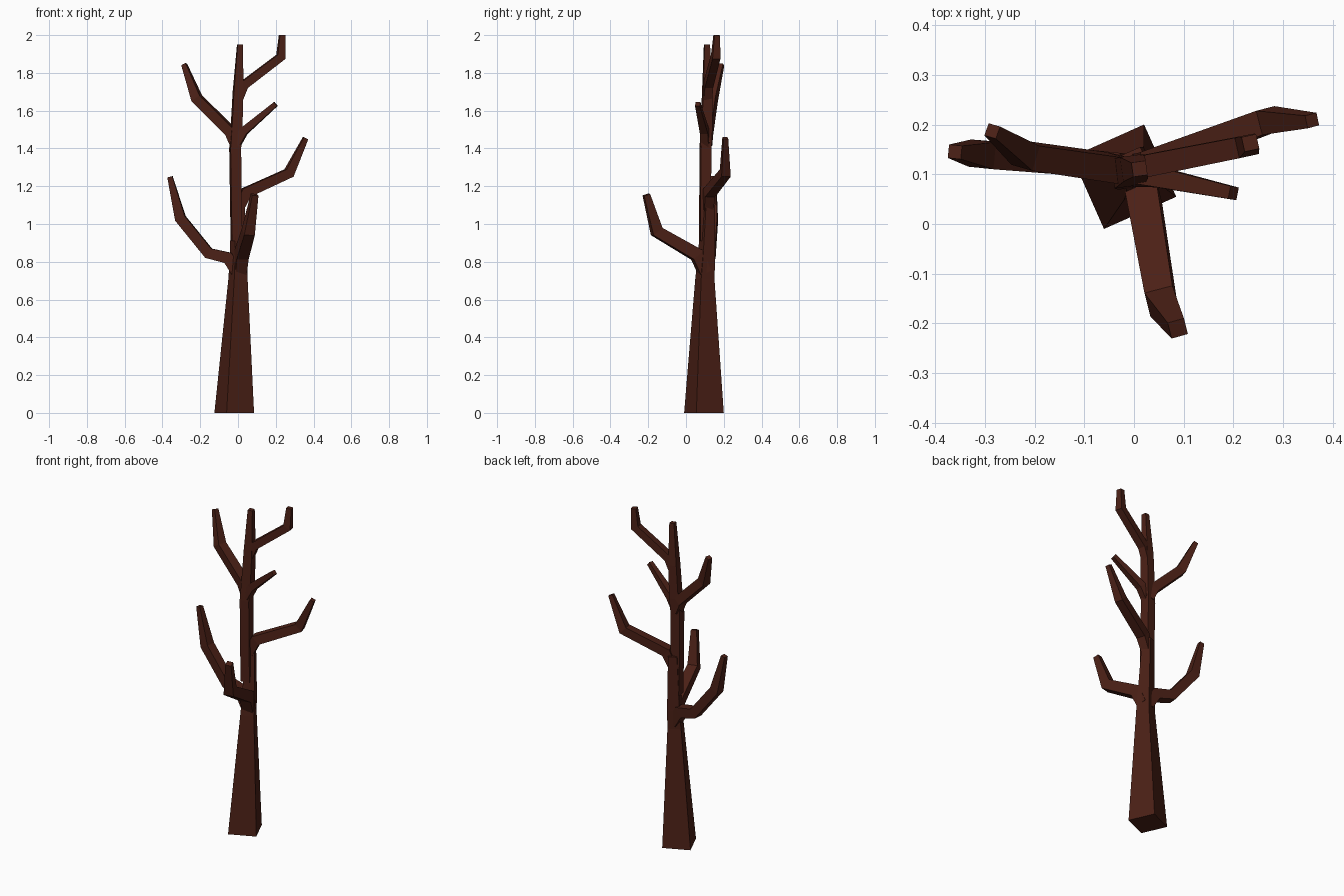
import bpy, bmesh, math
from mathutils import Vector

if "Cube" in bpy.data.objects:
    bpy.data.objects.remove(bpy.data.objects["Cube"])

bark = bpy.data.materials.new("dark_bark")
bark.diffuse_color = (0.07, 0.0145, 0.008, 1)
bark.use_nodes = True
bark.node_tree.nodes["Principled BSDF"].inputs["Base Color"].default_value = bark.diffuse_color


def limb(name, pts, roll=None):
    """Square-section limb through (x, y, z, width) points, mitred at the bends.
    roll turns upright limbs; otherwise the sides follow the limb's heading."""
    p = [Vector(q[:3]) for q in pts]
    if roll is None:
        d = p[-1] - p[0]
        side0 = Vector((-d.y, d.x, 0)).normalized()
    else:
        side0 = Vector((math.cos(roll), math.sin(roll), 0))
    bm = bmesh.new()
    rings = []
    for i, c in enumerate(p):
        a = (p[i] - p[i - 1]).normalized() if i else (p[1] - p[0]).normalized()
        b = (p[i + 1] - p[i]).normalized() if i < len(p) - 1 else a
        t = (a + b).normalized()
        side = (side0 - t * side0.dot(t)).normalized()
        up = t.cross(side)
        h = pts[i][3] / 2
        hu = h / max(t.dot(a), 0.7)
        if i == 0 and c.z == 0:            # flat foot on the ground
            side, up = side0, Vector((0, 0, 1)).cross(side0)
        rings.append([bm.verts.new(c + side * h * sx + up * hu * sy)
                      for sx, sy in ((1, 1), (-1, 1), (-1, -1), (1, -1))])
    for r, s in zip(rings, rings[1:]):
        for k in range(4):
            n = (k + 1) % 4
            bm.faces.new((r[k], r[n], s[n], s[k]))
    bm.faces.new(rings[0][::-1])
    bm.faces.new(rings[-1])
    bmesh.ops.recalc_face_normals(bm, faces=bm.faces)
    me = bpy.data.meshes.new(name)
    bm.to_mesh(me)
    bm.free()
    me.materials.append(bark)
    ob = bpy.data.objects.new(name, me)
    bpy.context.collection.objects.link(ob)


# Main stem: tapering lower trunk and thinner upper trunk
limb("lower_trunk", [(-0.02, 0.095, 0, 0.159), (0, 0.1, 0.71, 0.077),
                     (0.002, 0.108, 0.82, 0.07), (0.0, 0.122, 1.15, 0.05)],
     math.radians(24))
limb("upper_trunk", [(-0.008, 0.1, 0.91, 0.055), (-0.015, 0.103, 1.4, 0.056),
                     (-0.008, 0.108, 1.5, 0.056), (0.0, 0.113, 1.7, 0.05),
                     (0.011, 0.111, 1.95, 0.029)], math.radians(8))

# Lower branches
limb("lower_left_branch", [(0.0, 0.108, 0.74, 0.06), (-0.05, 0.115, 0.82, 0.06),
                           (-0.155, 0.128, 0.845, 0.055),
                           (-0.305, 0.14, 1.03, 0.055), (-0.36, 0.145, 1.25, 0.027)])
limb("front_branch", [(0.01, 0.1, 0.74, 0.06), (0.018, 0.06, 0.835, 0.066),
                      (0.055, -0.155, 0.96, 0.058), (0.088, -0.21, 1.155, 0.034)])

# Middle branches
limb("right_branch", [(0.0, 0.115, 1.08, 0.05), (0.04, 0.123, 1.165, 0.055),
                      (0.27, 0.208, 1.27, 0.05), (0.358, 0.208, 1.455, 0.026)])
limb("upper_left_branch", [(-0.012, 0.108, 1.42, 0.05), (-0.04, 0.112, 1.49, 0.054),
                           (-0.218, 0.138, 1.665, 0.052), (-0.285, 0.187, 1.845, 0.026)])
limb("twig", [(-0.01, 0.1, 1.42, 0.045), (0.03, 0.098, 1.49, 0.043),
              (0.2, 0.062, 1.635, 0.026)])

# Top branch
limb("top_branch", [(0.0, 0.112, 1.66, 0.045), (0.03, 0.118, 1.735, 0.045),
                    (0.227, 0.157, 1.885, 0.042), (0.234, 0.163, 2.0, 0.03)])
